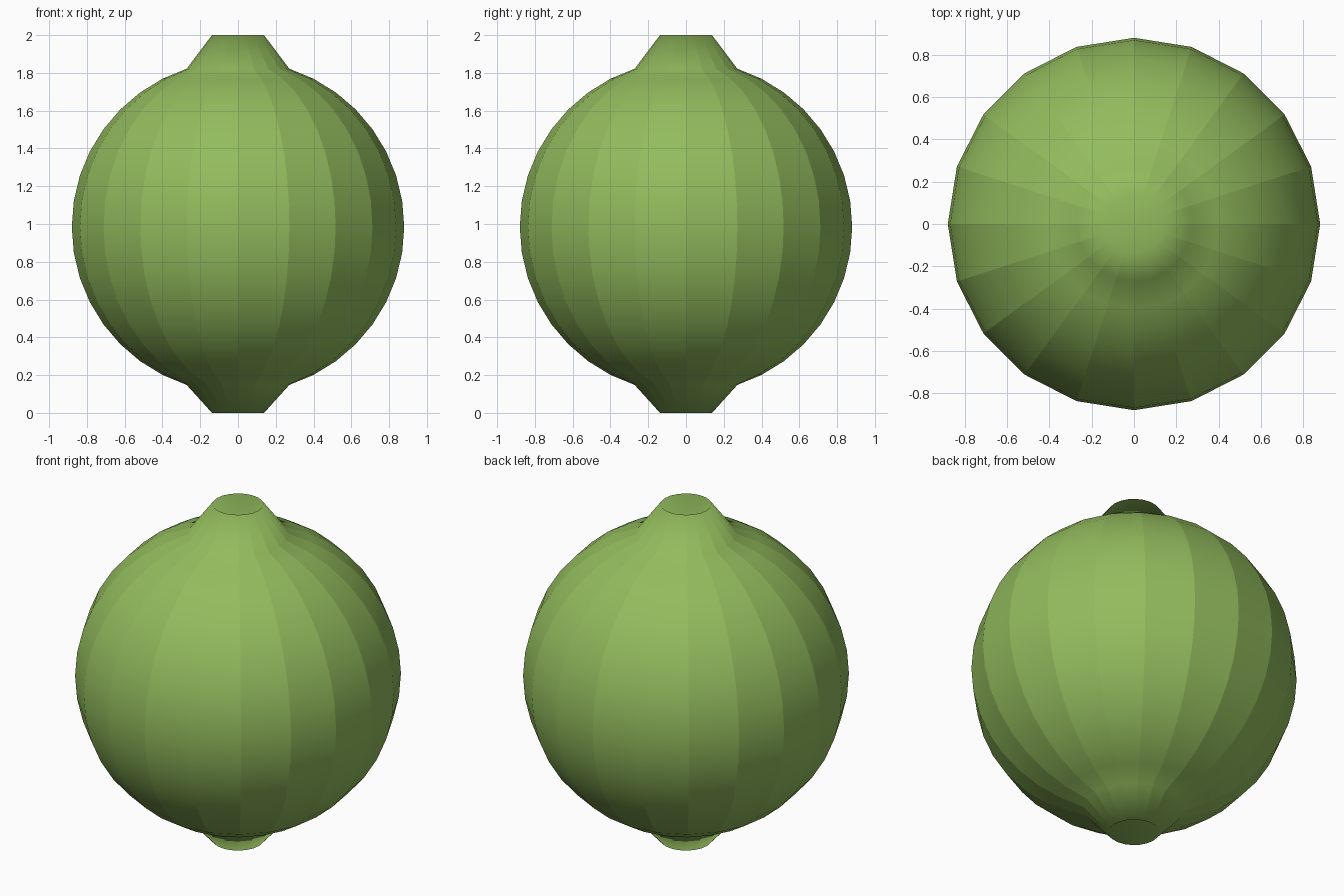
import bpy, bmesh, math

if "Cube" in bpy.data.objects:
    bpy.data.objects.remove(bpy.data.objects["Cube"])

SIDES, RADIUS, CENTRE = 20, 0.88, 0.985

# Ribbed round body: a 20 x 20 globe
bm = bmesh.new()
bmesh.ops.create_uvsphere(bm, u_segments=SIDES, v_segments=20, radius=RADIUS)

# Pull the ring around each pole outward into a neck, leaving a dimple inside
ring_z = RADIUS * math.cos(math.radians(9))
for v in bm.verts:
    r = math.hypot(v.co.x, v.co.y)
    z = v.co.z
    v.co.z += CENTRE
    if r > 0.01 and abs(abs(z) - ring_z) < 0.005:
        v.co.z = 2.0 if z > 0 else 0.0

# Smooth from top to bottom, crisp along the vertical ribs
for f in bm.faces:
    f.smooth = True
for e in bm.edges:
    a, b = e.verts
    at_pole = min(math.hypot(v.co.x, v.co.y) for v in e.verts) < 0.01
    if abs(a.co.z - b.co.z) > 0.001 and not at_pole:
        e.smooth = False

mesh = bpy.data.meshes.new("lantern_body")
bm.to_mesh(mesh)
bm.free()
body = bpy.data.objects.new("lantern_body", mesh)
bpy.context.collection.objects.link(body)

# Green material
green = bpy.data.materials.new("leaf_green")
green.diffuse_color = (0.29, 0.5, 0.11, 1)
green.use_nodes = True
green.node_tree.nodes["Principled BSDF"].inputs["Base Color"].default_value = green.diffuse_color
mesh.materials.append(green)
